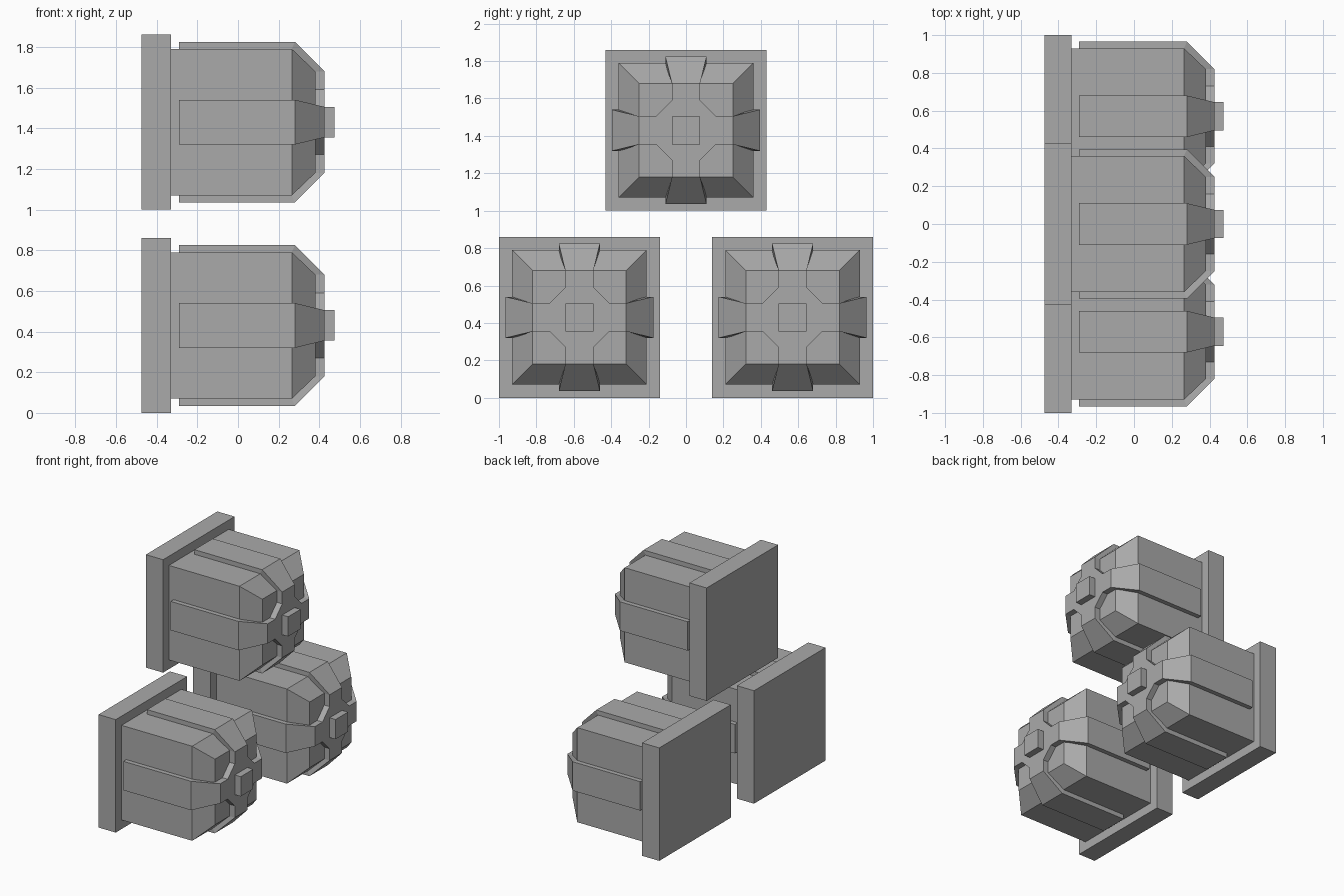
import bpy
import bmesh
from math import pi
from mathutils import Matrix, Vector

cube = bpy.data.objects.get("Cube")
if cube:
    bpy.data.objects.remove(cube, do_unlink=True)

GREY = (0.4, 0.4, 0.4, 1)
metal = bpy.data.materials.new("plain_grey")
metal.use_nodes = True
metal.diffuse_color = GREY
metal.node_tree.nodes["Principled BSDF"].inputs["Base Color"].default_value = GREY


def finish(bm, name, centre):
    bmesh.ops.recalc_face_normals(bm, faces=bm.faces)
    mesh = bpy.data.meshes.new(name)
    bm.to_mesh(mesh)
    bm.free()
    mesh.materials.append(metal)
    obj = bpy.data.objects.new(name, mesh)
    obj.location = centre
    bpy.context.collection.objects.link(obj)


def loft(bm, rings):
    """Skin a list of equal-length point rings and cap both ends."""
    loops = [[bm.verts.new(p) for p in ring] for ring in rings]
    n = len(loops[0])
    for a, b in zip(loops, loops[1:]):
        for i in range(n):
            j = (i + 1) % n
            bm.faces.new((a[i], a[j], b[j], b[i]))
    bm.faces.new(loops[0])
    bm.faces.new(loops[-1])


def square(x, h):
    return [(x, -h, -h), (x, h, -h), (x, h, h), (x, -h, h)]


def block(name, centre, sections):
    bm = bmesh.new()
    loft(bm, [square(x, h) for x, h in sections])
    finish(bm, name, centre)


def straps(name, centre):
    """Four bands that run along the body and narrow over the bevel."""
    # outer x, outer radius, inner x, inner radius, half width
    path = [(-0.29, 0.395, -0.29, 0.35, 0.11),
            (0.28, 0.395, 0.26, 0.35, 0.11),
            (0.425, 0.25, 0.37, 0.25, 0.075)]
    bm = bmesh.new()
    for k in range(4):
        turn = Matrix.Rotation(k * pi / 2, 3, "X")
        rings = [[(xo, -w, ro), (xo, w, ro), (xi, w, ri), (xi, -w, ri)]
                 for xo, ro, xi, ri, w in path]
        loft(bm, [[turn @ Vector(p) for p in ring] for ring in rings])
    finish(bm, name, centre)


def cross_plate(name, centre):
    """Cross with a chamfered hub, joining the four straps."""
    w, hub, tip = 0.075, 0.16, 0.25
    quarter = [(w, tip), (w, hub), (hub, w), (tip, w)]
    outline = []
    for k in range(4):
        for y, z in quarter:
            for _ in range(k):
                y, z = z, -y
            outline.append((y, z))
    bm = bmesh.new()
    loft(bm, [[(x, y, z) for y, z in outline] for x in (0.37, 0.425)])
    finish(bm, name, centre)


# Two lower units and one above between them
units = {"rear": (0, 0.57, 0.43),
         "front": (0, -0.57, 0.43),
         "upper": (0, 0, 1.43)}
for label, c in units.items():
    block(label + "_back_plate", c, [(-0.475, 0.43), (-0.33, 0.43)])
    block(label + "_body", c, [(-0.33, 0.36), (0.265, 0.36), (0.38, 0.25)])
    straps(label + "_straps", c)
    cross_plate(label + "_cross_plate", c)
    block(label + "_centre_button", c, [(0.42, 0.075), (0.475, 0.075)])
